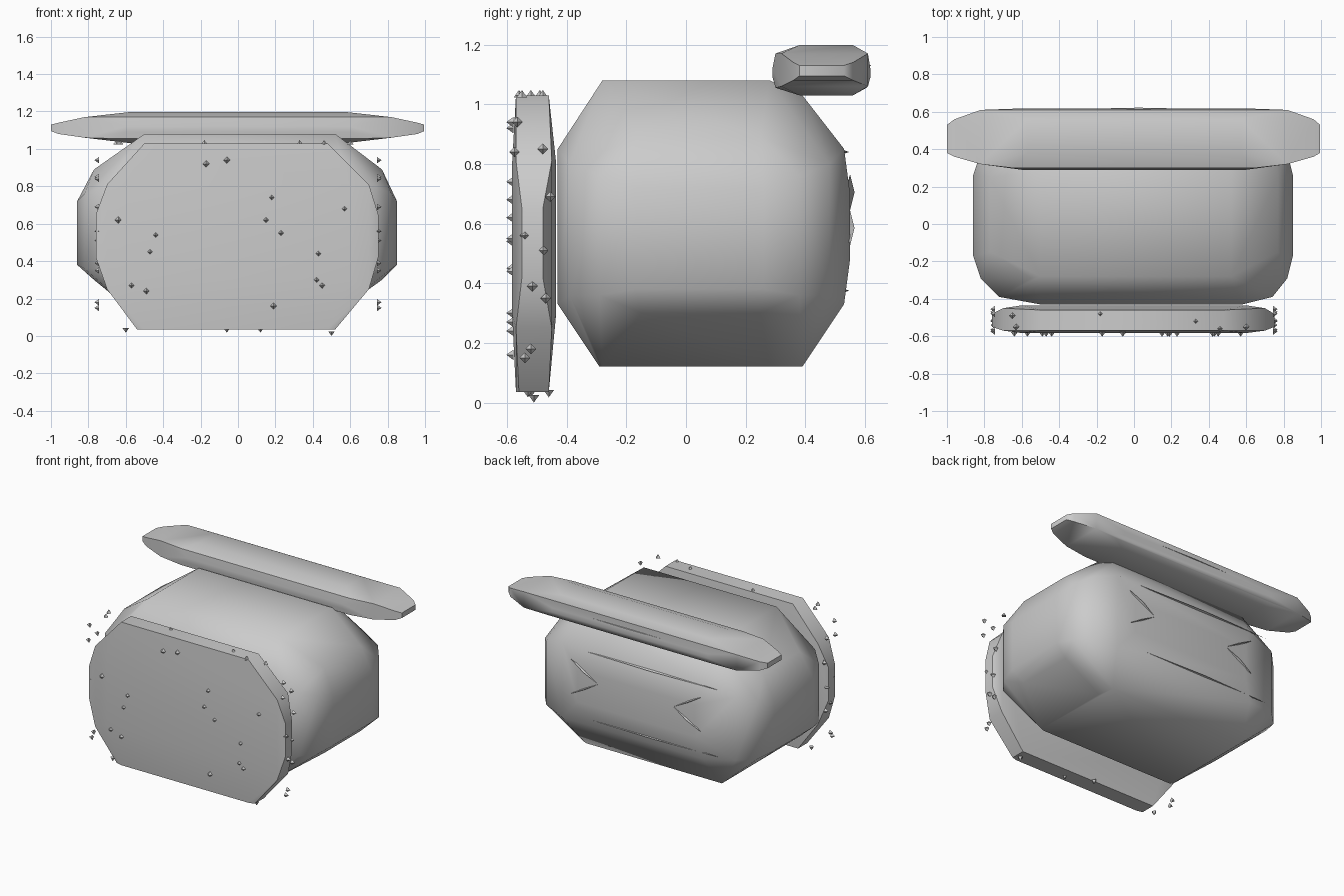
import bpy, bmesh, math
from mathutils import Vector, Matrix
from itertools import product

if "Cube" in bpy.data.objects:
    bpy.data.objects.remove(bpy.data.objects["Cube"])


def finish(name, bm, smooth):
    mesh = bpy.data.meshes.new(name)
    bm.to_mesh(mesh)
    bm.free()
    ob = bpy.data.objects.new(name, mesh)
    bpy.context.collection.objects.link(ob)
    if smooth:
        bpy.ops.object.select_all(action='DESELECT')
        ob.select_set(True)
        bpy.context.view_layer.objects.active = ob
        bpy.ops.object.shade_smooth_by_angle(angle=math.radians(50))
    return ob


def pillow(name, boxes):
    """Faceted cushion: the hull of nested boxes given as x, y, z ranges."""
    bm = bmesh.new()
    for box in boxes:
        for p in product(*box):
            bm.verts.new(p)
    res = bmesh.ops.convex_hull(bm, input=bm.verts[:])
    junk = {v for v in res['geom_interior'] + res['geom_unused']
            if isinstance(v, bmesh.types.BMVert)}
    bmesh.ops.delete(bm, geom=list(junk), context='VERTS')
    bmesh.ops.dissolve_limit(bm, angle_limit=0.01, verts=bm.verts[:], edges=bm.edges[:])
    bmesh.ops.recalc_face_normals(bm, faces=bm.faces[:])
    return finish(name, bm, True)


# Main cushion
pillow("body", [
    ((-0.50, 0.52), (-0.28, 0.28), (0.12, 1.08)),
    ((-0.55, 0.50), (-0.29, 0.39), (0.12, 1.03)),
    ((-0.50, 0.58), (-0.43, 0.53), (0.33, 0.85)),
    ((-0.45, 0.45), (-0.43, 0.55), (0.48, 0.70)),
    ((-0.72, 0.74), (-0.39, 0.48), (0.36, 0.80)),
    ((-0.82, 0.82), (-0.29, 0.38), (0.36, 0.76)),
    ((-0.77, 0.77), (-0.15, 0.25), (0.30, 0.89)),
    ((-0.86, 0.85), (-0.17, 0.26), (0.38, 0.72)),
])

# Thin upright slab at the front
pillow("front_slab", [
    ((-0.50, 0.48), (-0.57, -0.46), (0.035, 1.03)),
    ((-0.54, 0.52), (-0.56, -0.46), (0.035, 0.90)),
    ((-0.60, 0.60), (-0.583, -0.435), (0.30, 0.80)),
    ((-0.70, 0.70), (-0.57, -0.45), (0.25, 0.81)),
    ((-0.76, 0.75), (-0.55, -0.48), (0.42, 0.65)),
])

# Long bar across the top at the back
pillow("top_bar", [
    ((-0.57, 0.57), (0.38, 0.56), (1.03, 1.198)),
    ((-0.65, 0.65), (0.30, 0.605), (1.055, 1.17)),
    ((-0.60, 0.60), (0.29, 0.618), (1.09, 1.12)),
    ((-0.82, 0.82), (0.32, 0.61), (1.06, 1.17)),
    ((-0.96, 0.96), (0.36, 0.56), (1.08, 1.14)),
    ((-1.00, 0.995), (0.38, 0.53), (1.095, 1.13)),
])


def sliver(name, a, b, width=0.02, depth=0.015):
    """Tapered strip between two points, raised toward the back."""
    a, b = Vector(a), Vector(b)
    side = (b - a).cross(Vector((0, 1, 0))).normalized() * width / 2
    out = Vector((0, depth, 0))
    mid = (a + b) / 2
    bm = bmesh.new()
    for p in (a, b, mid + side - out, mid - side - out, mid + out):
        bm.verts.new(p)
    bmesh.ops.convex_hull(bm, input=bm.verts[:])
    return finish(name, bm, False)


# Stitch lines and chevrons on the back
for z, y in ((0.84, 0.535), (0.375, 0.535)):
    sliver("back_line", (0.40, y, z), (-0.63, y - 0.005, z))
for s in (1, -1):
    for dz in (0.12, -0.12):
        sliver("back_chevron", (s * 0.29, 0.55, 0.645), (s * 0.50, 0.55, 0.645 + dz))
sliver("bar_line", (0.50, 0.612, 1.13), (-0.45, 0.612, 1.13), 0.012, 0.01)


def crumbs(name, places, direction):
    """Little four-sided spikes at the given places."""
    turn = Vector(direction).to_track_quat('Z', 'Y').to_matrix().to_4x4()
    bm = bmesh.new()
    for p in places:
        bmesh.ops.create_cone(bm, cap_ends=True, segments=4, radius1=0.018,
                              radius2=0, depth=0.025,
                              matrix=Matrix.Translation(p) @ turn)
    return finish(name, bm, False)


# Crumbs on the front face
front = [(-.64, .62), (-.47, .45), (-.49, .24), (.15, .62), (.18, .74), (.23, .55),
         (.19, .16), (.43, .44), (.57, .68), (-.17, .92), (-.06, .94), (-.44, .54),
         (-.57, .27), (.42, .30), (.45, .27)]
crumbs("front_crumbs", [(x, -0.59, z) for x, z in front], (0, -1, 0))

# Crumbs around the rim of the slab
rim = [(-.565, .94), (-.575, .84), (-.48, .85), (-.455, .69), (-.54, .56), (-.48, .51),
       (-.515, .39), (-.47, .35), (-.52, .18), (-.54, .15)]
for s in (1, -1):
    crumbs("side_crumbs", [(s * 0.755, y, z) for y, z in rim], (s, 0, 0))
top = [(-.65, -.49), (-.63, -.55), (-.18, -.48), (.33, -.52), (.46, -.56), (.60, -.55)]
crumbs("top_crumbs", [(x, y, 1.035) for x, y in top], (0, 0, 1))
crumbs("bottom_crumbs", [(-.60, -.52, .03), (-.06, -.46, .03), (.50, -.51, .0125),
                         (.12, -.53, .03)], (0, 0, -1))
